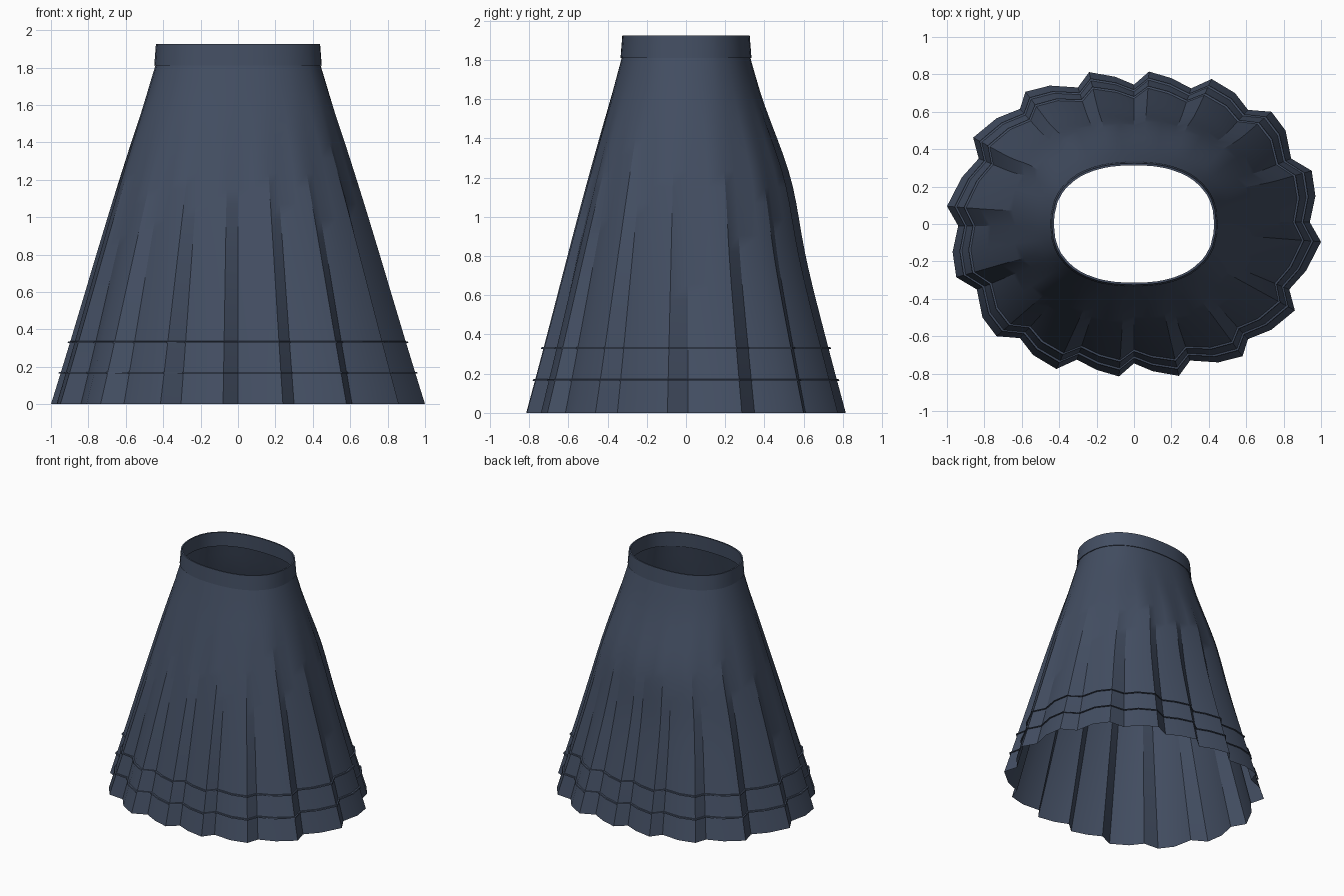
import bpy, math

cube = bpy.data.objects.get("Cube")
if cube:
    bpy.data.objects.remove(cube, do_unlink=True)

cloth = bpy.data.materials.new("slate navy cloth")
cloth.use_nodes = True
navy = (0.056, 0.076, 0.122, 1)
cloth.diffuse_color = navy
bsdf = cloth.node_tree.nodes["Principled BSDF"]
bsdf.inputs["Base Color"].default_value = navy
bsdf.inputs["Roughness"].default_value = 0.9

# Half of the pleated hem outline; the other half is the same turned by 180 degrees
half = [(.94, .01), (.97, .15), (.95, .285), (.84, .35), (.81, .5), (.735, .6),
        (.61, .61), (.54, .7), (.415, .775), (.305, .725), (.2, .78), (.08, .815),
        (0, .745), (-.1, .787), (-.24, .812), (-.3, .73), (-.45, .74), (-.58, .707),
        (-.61, .615), (-.735, .565), (-.86, .462), (-.83, .35), (-.92, .25), (-1, .095)]
hem = half + [(-x, -y) for x, y in half]
TOP, SEAM = 1.925, 1.81


def power(v, e):
    return math.copysign(abs(v) ** e, v)


def waist(t, grow=0.0):
    return ((.442 + grow) * power(math.cos(t), .86),
            (.328 + grow) * power(math.sin(t), .86))


def ring(z, out=0.0):
    """Cross-section of the skirt: oval at the seam, pleated at the hem."""
    spread = 1 - z / SEAM
    spread += .04 * math.sin(math.pi * spread) * (1 - spread)
    fold = max(0, 1 - z / 1.65)
    bulge = .035 * math.exp(-((z - 1.2) / .3) ** 2)
    pts = []
    for hx, hy in hem:
        t = math.atan2(hy / .78, hx / .96)
        wx, wy = waist(t)
        ox, oy = .93 * math.cos(t), .765 * math.sin(t)
        x = wx + (ox - wx) * spread + (hx - ox) * fold
        y = wy + (oy - wy) * spread + (hy - oy) * fold
        y += bulge * max(0, math.sin(t))
        r = math.hypot(x, y)
        pts.append((x * (1 + out / r), y * (1 + out / r), z))
    return pts


def band_ring(z, grow):
    return [(*waist(math.atan2(y / .78, x / .96), grow), z) for x, y in hem]


def loft(name, rings, closed=False):
    n = len(hem)
    verts = [p for r in rings for p in r]
    count = len(rings) if closed else len(rings) - 1
    faces = []
    for i in range(count):
        a, b = i * n, (i + 1) % len(rings) * n
        faces += [(a + j, a + (j + 1) % n, b + (j + 1) % n, b + j) for j in range(n)]
    mesh = bpy.data.meshes.new(name)
    mesh.from_pydata(verts, [], faces)
    mesh.materials.append(cloth)
    obj = bpy.data.objects.new(name, mesh)
    bpy.context.collection.objects.link(obj)
    bpy.ops.object.select_all(action='DESELECT')
    obj.select_set(True)
    bpy.context.view_layer.objects.active = obj
    bpy.ops.object.shade_smooth_by_angle(angle=math.radians(28))
    return obj


# Pleated skirt body
steps = 22
loft("skirt_body", [ring(SEAM * i / steps) for i in range(steps + 1)])

# Two narrow stitched tucks above the hem
for label, z in (("lower_tuck", .168), ("upper_tuck", .332)):
    loft(label, [ring(z - .005, .001), ring(z - .005, .012),
                 ring(z + .003, .011), ring(z + .005, .001)], closed=True)

# Waistband with a small step at the seam and a thin rim
loft("waistband", [band_ring(SEAM, -.008), band_ring(SEAM, .006),
                   band_ring(TOP, -.003), band_ring(TOP, -.014)], closed=True)
